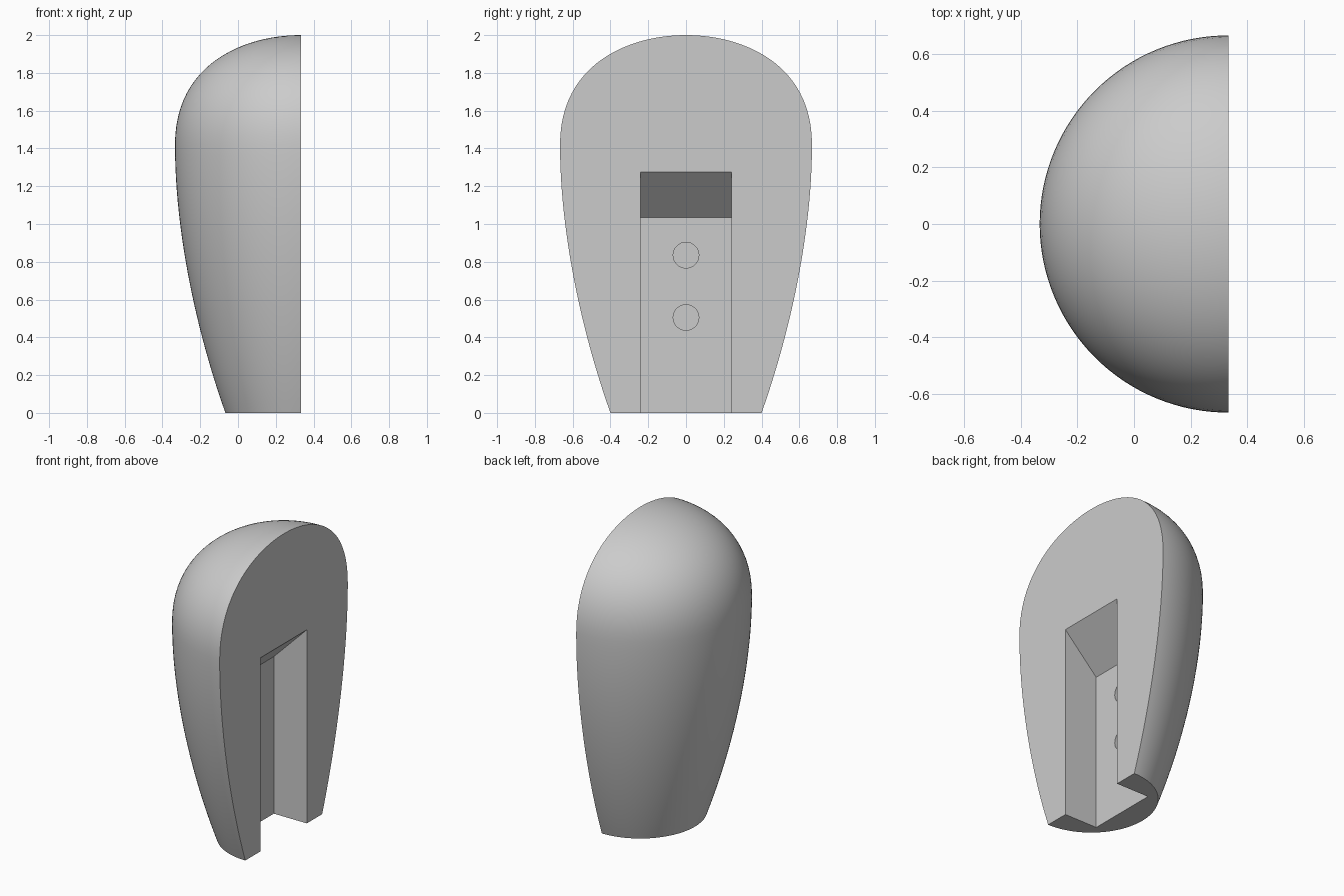
import bpy, bmesh, math
from mathutils import Vector, Matrix
from mathutils.geometry import interpolate_bezier

if "Cube" in bpy.data.objects:
    bpy.data.objects.remove(bpy.data.objects["Cube"])

FLAT_X = 1 / 3      # plane of the flat mounting face
SLOT_DEPTH = 0.24
SLOT_HALF = 0.24


def make_object(name, bm):
    bmesh.ops.recalc_face_normals(bm, faces=bm.faces[:])
    mesh = bpy.data.meshes.new(name)
    bm.to_mesh(mesh)
    bm.free()
    obj = bpy.data.objects.new(name, mesh)
    bpy.context.collection.objects.link(obj)
    return obj


def cut(target, cutter):
    mod = target.modifiers.new(cutter.name, 'BOOLEAN')
    mod.operation = 'DIFFERENCE'
    mod.solver = 'EXACT'
    mod.object = cutter
    bpy.ops.object.select_all(action='DESELECT')
    bpy.context.view_layer.objects.active = target
    target.select_set(True)
    bpy.ops.object.modifier_apply(modifier=mod.name)
    bpy.data.objects.remove(cutter, do_unlink=True)


def curve(points, count):
    return interpolate_bezier(*[Vector((FLAT_X, r, z)) for r, z in points], count)


# Half-round body: side profile spun through half a turn, closed by the flat face
side = curve([(0.4, 0), (0.55, 0.42), (0.667, 0.95), (0.667, 1.42)], 25)
dome = curve([(0.667, 1.42), (0.667, 1.85), (0.3, 2), (0, 2)], 25)
profile = [Vector((FLAT_X, 0, 0))] + side + dome[1:]
bm = bmesh.new()
verts = [bm.verts.new(p) for p in profile]
edges = [bm.edges.new(pair) for pair in zip(verts, verts[1:])]
bmesh.ops.spin(bm, geom=verts + edges, cent=(FLAT_X, 0, 0), axis=(0, 0, 1),
               angle=math.pi, steps=64)
bmesh.ops.remove_doubles(bm, verts=bm.verts[:], dist=1e-5)
bmesh.ops.holes_fill(bm, edges=[e for e in bm.edges if e.is_boundary], sides=0)
body = make_object("body", bm)

# Mounting slot, open at the bottom, with a 45 degree sloping ceiling
back = FLAT_X - SLOT_DEPTH
outline = [(back, -0.1), (FLAT_X + 0.1, -0.1), (FLAT_X + 0.1, 1.375), (back, 1.035)]
bm = bmesh.new()
face = bm.faces.new([bm.verts.new((x, -SLOT_HALF, z)) for x, z in outline])
new = bmesh.ops.extrude_face_region(bm, geom=[face])["geom"]
bmesh.ops.translate(bm, vec=(0, 2 * SLOT_HALF, 0),
                    verts=[v for v in new if isinstance(v, bmesh.types.BMVert)])
cut(body, make_object("slot_cutter", bm))

# Two blind screw holes in the back of the slot
for z in (0.505, 0.835):
    bm = bmesh.new()
    bmesh.ops.create_cone(bm, cap_ends=True, segments=32, radius1=0.068, radius2=0.068,
                          depth=0.2, matrix=Matrix.Translation((back - 0.04, 0, z))
                          @ Matrix.Rotation(math.pi / 2, 4, 'Y'))
    cut(body, make_object("hole_cutter", bm))

# Plain grey finish, smooth shell with crisp edges
grey = bpy.data.materials.new("grey")
grey.diffuse_color = (0.6, 0.6, 0.6, 1)
grey.use_nodes = True
grey.node_tree.nodes["Principled BSDF"].inputs["Base Color"].default_value = grey.diffuse_color
body.data.materials.clear()
body.data.materials.append(grey)
bpy.ops.object.select_all(action='DESELECT')
body.select_set(True)
bpy.context.view_layer.objects.active = body
bpy.ops.object.shade_smooth_by_angle(angle=math.radians(30))
